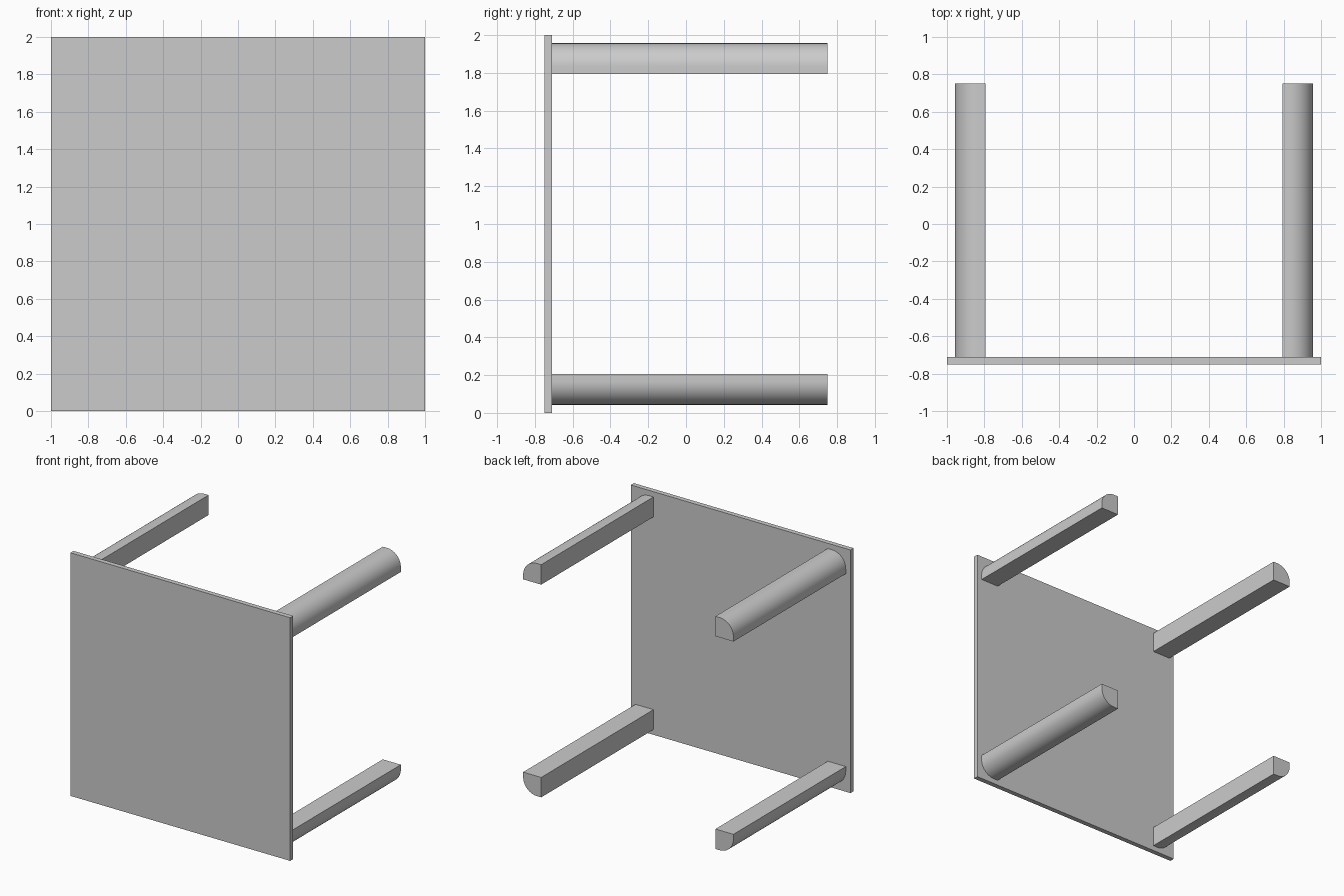
import bpy, bmesh, math

if "Cube" in bpy.data.objects:
    bpy.data.objects.remove(bpy.data.objects["Cube"])

INNER, OUTER = 0.793, 0.957   # leg extents measured from the panel centre
RADIUS = 0.125                # rounding of the outer leg corner
FRONT, JOIN, BACK = -0.75, -0.71, 0.75

# table panel
bpy.ops.mesh.primitive_cube_add(size=1, location=(0, (FRONT + JOIN) / 2, 1))
panel = bpy.context.object
panel.name = "table_top"
panel.scale = (2, JOIN - FRONT, 2)
bpy.ops.object.transform_apply(location=False, rotation=False, scale=True)


def leg(name, sx, sz):
    # square section with one rounded outer corner, extruded along y
    c = OUTER - RADIUS
    profile = [(INNER, INNER), (OUTER, INNER)]
    steps = 16
    for i in range(steps + 1):
        a = math.pi / 2 * i / steps
        profile.append((c + RADIUS * math.cos(a), c + RADIUS * math.sin(a)))
    profile.append((INNER, OUTER))

    bm = bmesh.new()
    face = bm.faces.new([bm.verts.new((sx * x, JOIN, 1 + sz * z)) for x, z in profile])
    ext = bmesh.ops.extrude_face_region(bm, geom=[face], use_keep_orig=True)
    verts = [g for g in ext["geom"] if isinstance(g, bmesh.types.BMVert)]
    bmesh.ops.translate(bm, verts=verts, vec=(0, BACK - JOIN, 0))
    bmesh.ops.recalc_face_normals(bm, faces=bm.faces)
    mesh = bpy.data.meshes.new(name)
    bm.to_mesh(mesh)
    bm.free()

    obj = bpy.data.objects.new(name, mesh)
    bpy.context.collection.objects.link(obj)
    bpy.ops.object.select_all(action="DESELECT")
    obj.select_set(True)
    bpy.context.view_layer.objects.active = obj
    bpy.ops.object.shade_smooth_by_angle(angle=math.radians(30))


# four legs, rounded corners facing outwards
for side, sx in (("left", -1), ("right", 1)):
    for level, sz in (("lower", -1), ("upper", 1)):
        leg(f"{level}_{side}_leg", sx, sz)
